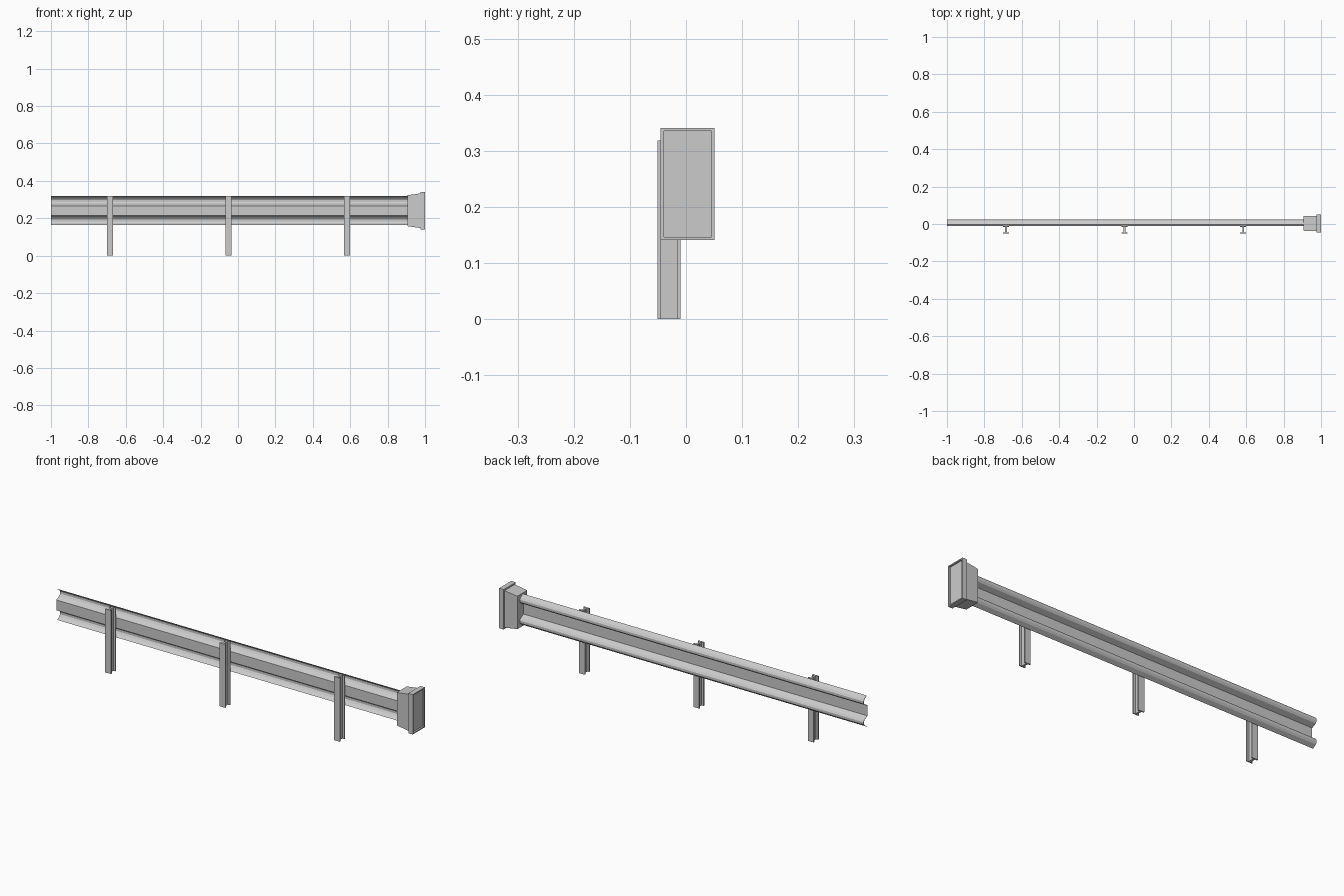
import bpy, bmesh

if "Cube" in bpy.data.objects:
    bpy.data.objects.remove(bpy.data.objects["Cube"])

def make(name, verts, faces):
    me = bpy.data.meshes.new(name)
    me.from_pydata(verts, [], faces)
    bm = bmesh.new()
    bm.from_mesh(me)
    bmesh.ops.recalc_face_normals(bm, faces=bm.faces)
    bm.to_mesh(me)
    bm.free()
    ob = bpy.data.objects.new(name, me)
    bpy.context.collection.objects.link(ob)
    return ob

def loft(name, ring_a, ring_b):
    """Closed solid between two matching outlines."""
    n = len(ring_a)
    faces = [(i, (i + 1) % n, n + (i + 1) % n, n + i) for i in range(n)]
    faces += [tuple(range(n))[::-1], tuple(range(n, 2 * n))]
    return make(name, ring_a + ring_b, faces)

def rect(x, y0, y1, z0, z1):
    return [(x, y0, z0), (x, y1, z0), (x, y1, z1), (x, y0, z1)]

# W-shaped rail: upper wave as (y, z), mirrored about mid height
mid, t = 0.241, 0.003
upper = [(0.000, 0.318), (0.017, 0.307), (0.023, 0.298),
         (0.023, 0.288), (0.017, 0.279), (-0.007, 0.267)]
wave = upper + [(y, 2 * mid - z) for y, z in reversed(upper)]
outline = wave + [(y - t, z) for y, z in reversed(wave)]
loft("guard_rail", [(-1.0, y, z) for y, z in outline],
     [(0.93, y, z) for y, z in outline])

# I-beam posts
y0, y1, w, web, f = -0.051, -0.010, 0.016, 0.005, 0.006
half = [(w, y0), (w, y0 + f), (web, y0 + f), (web, y1 - f), (w, y1 - f), (w, y1)]
section = half + [(-x, y) for x, y in reversed(half)]
for i, cx in enumerate((-0.684, -0.05, 0.584)):
    loft(f"post_{i + 1}", [(cx + x, y, 0.0) for x, y in section],
         [(cx + x, y, 0.318) for x, y in section])

# End terminal: tapered body
loft("terminal_body", rect(0.905, -0.036, 0.042, 0.158, 0.323),
     rect(0.976, -0.038, 0.044, 0.148, 0.333))

# End plate with a recessed face
plate = loft("terminal_plate", rect(0.975, -0.045, 0.051, 0.141, 0.341),
             rect(1.0, -0.045, 0.051, 0.141, 0.341))
bm = bmesh.new()
bm.from_mesh(plate.data)
end = max(bm.faces, key=lambda p: p.calc_center_median().x)
bmesh.ops.inset_region(bm, faces=[end], thickness=0.008)
inner = bmesh.ops.extrude_face_region(bm, geom=[end])
bmesh.ops.translate(bm, vec=(-0.008, 0, 0),
                    verts=[v for v in inner["geom"] if isinstance(v, bmesh.types.BMVert)])
if end.is_valid:
    bmesh.ops.delete(bm, geom=[end], context='FACES_ONLY')
bmesh.ops.recalc_face_normals(bm, faces=bm.faces)
bm.to_mesh(plate.data)
bm.free()
